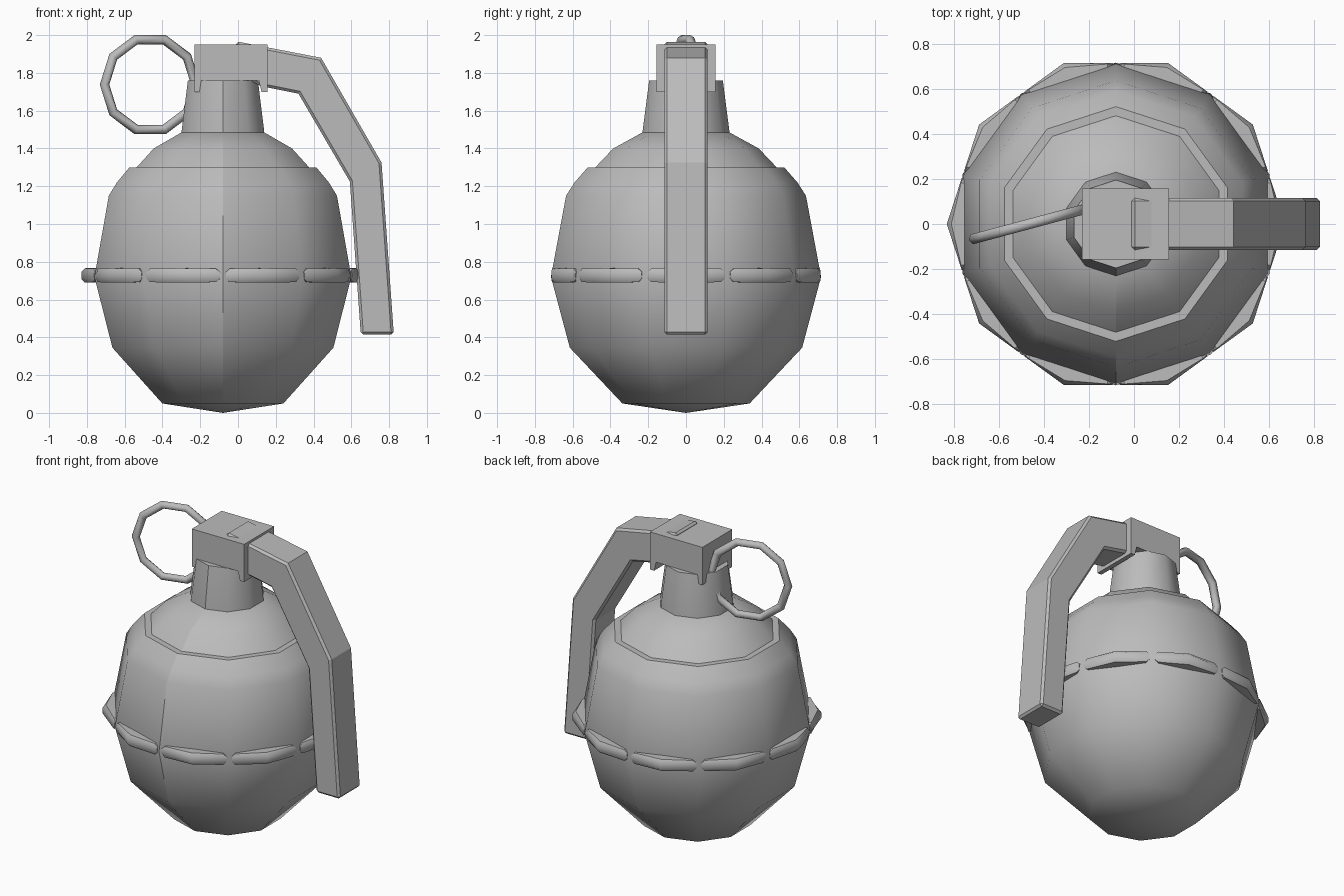
import bpy
import bmesh
from math import sin, cos, pi, radians

if "Cube" in bpy.data.objects:
    bpy.data.objects.remove(bpy.data.objects["Cube"])

grey = bpy.data.materials.new("plain grey")
grey.use_nodes = True
grey.diffuse_color = (0.5, 0.5, 0.5, 1)
grey.node_tree.nodes["Principled BSDF"].inputs["Base Color"].default_value = (0.5, 0.5, 0.5, 1)

SIDES = 10
AXIS_X = -0.08  # centre line of the body


def finish(obj, angle=None):
    obj.data.materials.append(grey)
    if angle:
        bpy.ops.object.select_all(action="DESELECT")
        obj.select_set(True)
        bpy.context.view_layer.objects.active = obj
        bpy.ops.object.shade_smooth_by_angle(angle=radians(angle))
    return obj


def make(name, bm, angle=None):
    bmesh.ops.recalc_face_normals(bm, faces=bm.faces)
    mesh = bpy.data.meshes.new(name)
    bm.to_mesh(mesh)
    bm.free()
    obj = bpy.data.objects.new(name, mesh)
    bpy.context.collection.objects.link(obj)
    return finish(obj, angle)


def loft(bm, rings, closed=False):
    """Join rings of points with quads and cap both ends."""
    rows = [[bm.verts.new(p) for p in ring] for ring in rings]
    n = len(rows[0])
    for a, b in zip(rows, rows[1:]):
        for i in range(n):
            j = (i + 1) % n
            bm.faces.new((a[i], a[j], b[j], b[i]))
    bm.faces.new(rows[0])
    bm.faces.new(rows[-1])
    return rows


def lathe(name, profile, angle, pole=None):
    bm = bmesh.new()
    rings = []
    for r, z in profile:
        turns = [2 * pi * i / SIDES - pi / 2 for i in range(SIDES)]
        rings.append([(AXIS_X + r * cos(t), r * sin(t), z) for t in turns])
    rows = loft(bm, rings)
    if pole is not None:
        bm.faces.ensure_lookup_table()
        cap = next(f for f in bm.faces if set(f.verts) == set(rows[0]))
        tip = bmesh.ops.poke(bm, faces=[cap])["verts"][0]
        tip.co.z = pole
    # crisp seam down the front
    for a, b in zip(rows, rows[1:]):
        bm.edges.get((a[0], b[0])).smooth = False
    return make(name, bm, angle)


def extrude_profile(name, points, half):
    bm = bmesh.new()
    loft(bm, [[(x, y, z) for x, z in points] for y in (-half, half)])
    return make(name, bm)


# Round body with a small ledge near the top
lathe("body", [(0.337, 0.05), (0.615, 0.345), (0.715, 0.72), (0.635, 1.15),
               (0.59, 1.22), (0.52, 1.30), (0.48, 1.30), (0.385, 1.40),
               (0.23, 1.485)], 45, pole=0.0)
lathe("neck", [(0.23, 1.47), (0.23, 1.49), (0.195, 1.76)], 40)

# Raised belt of separate tapered bars, one per body side
STATIONS = [(-16.7, 0.018, 0.006), (-15, 0.036, 0.004), (0, 0.038, 0.02),
            (15, 0.036, 0.004), (16.7, 0.018, 0.006)]
belt = bmesh.new()
for k in range(SIDES):
    rings = []
    for turn, high, inset in STATIONS:
        r = 0.713 / cos(radians(18 - abs(turn)))
        t = radians(36 * k + turn)
        half = [(0.62, high), (r - inset, high), (r, high * 0.5)]
        section = half + [(q, -h) for q, h in reversed(half)]
        rings.append([(AXIS_X + q * cos(t), q * sin(t), 0.728 + h) for q, h in section])
    loft(belt, rings)
make("belt_bars", belt, 35)

# Fuse block straddling the neck
extrude_profile("fuse_block", [(-0.23, 1.95), (0.155, 1.95), (0.155, 1.70), (0.125, 1.70),
                               (0.11, 1.76), (-0.175, 1.76), (-0.195, 1.70), (-0.23, 1.70)], 0.157)

# Bent safety lever whose upper end pokes through the block
lever = extrude_profile("lever", [(-0.01, 1.967), (0.44, 1.88), (0.76, 1.325), (0.825, 0.415),
                                  (0.65, 0.415), (0.592, 1.225), (0.32, 1.69), (0.12, 1.73),
                                  (-0.01, 1.80)], 0.115)
bevel = lever.modifiers.new("edge_bevel", "BEVEL")
bevel.width = 0.014
bevel.segments = 1
bevel.limit_method = "ANGLE"
bevel.angle_limit = radians(75)

# Pull ring
bpy.ops.mesh.primitive_torus_add(major_segments=SIDES, minor_segments=6,
                                 major_radius=0.25, minor_radius=0.026,
                                 location=(-0.465, 0, 1.738),
                                 rotation=(pi / 2, 0, radians(15)))
ring = bpy.context.object
ring.name = "pull_ring"
finish(ring, 65)
